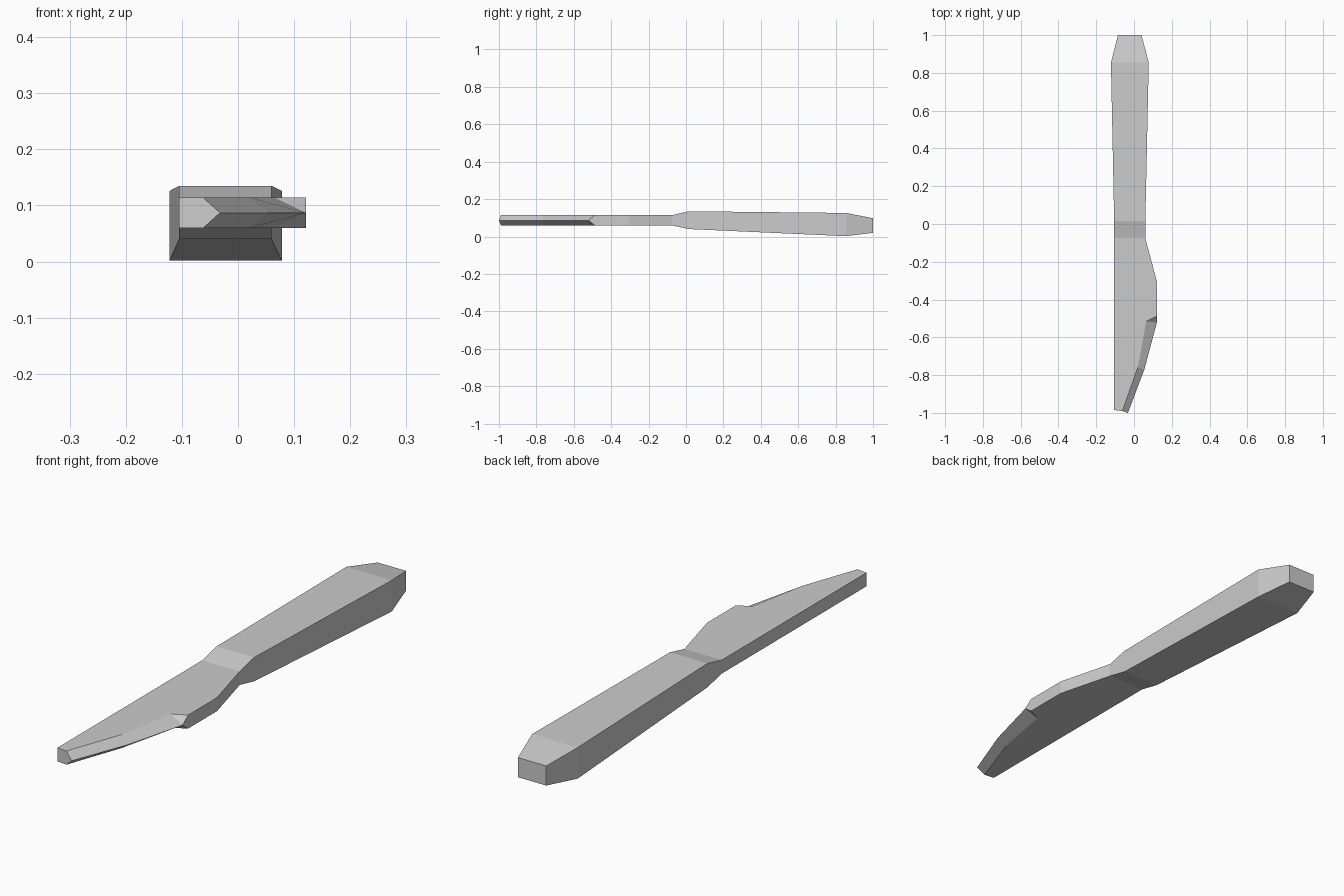
import bpy
import bmesh

cube = bpy.data.objects.get("Cube")
if cube:
    bpy.data.objects.remove(cube, do_unlink=True)

steel = bpy.data.materials.new("grey_steel")
steel.use_nodes = True
steel.diffuse_color = (0.6, 0.6, 0.6, 1)
steel.node_tree.nodes["Principled BSDF"].inputs["Base Color"].default_value = (0.6, 0.6, 0.6, 1)

BOTTOM, EDGE, TOP = 0.06, 0.087, 0.114

bm = bmesh.new()


def ring(y, x0, x1, z0, z1):
    """Rectangular cross-section across the knife."""
    return [bm.verts.new((x, y, z)) for x, z in ((x0, z0), (x1, z0), (x1, z1), (x0, z1))]


# Handle: lofted rectangles from the neck to the tapered butt
rings = [
    ring(-0.075, -0.105, 0.06, BOTTOM, TOP),
    ring(0.015, -0.105, 0.06, 0.04, 0.135),
    ring(0.855, -0.122, 0.078, 0.002, 0.126),
    ring(1.0, -0.085, 0.04, 0.02, 0.098),
]
for a, b in zip(rings, rings[1:]):
    for i in range(4):
        j = (i + 1) % 4
        bm.faces.new((a[i], a[j], b[j], b[i]))
bm.faces.new(rings[-1])

# Blade: flat outline from the spine tip, along the bevel line, to the heel
outline = [(-0.105, -0.985), (-0.062, -0.99), (0.02, -0.76),
           (0.065, -0.515), (0.121, -0.487), (0.121, -0.305)]
low = [bm.verts.new((x, y, BOTTOM)) for x, y in outline]
high = [bm.verts.new((x, y, TOP)) for x, y in outline]
edge = [bm.verts.new((x, y, EDGE)) for x, y in ((-0.032, -1.0), (0.055, -0.77), (0.121, -0.522))]
neck = rings[0]

# Broad sides, each with its ground bevel and the notch at the heel
for side, left, right in ((low, neck[0], neck[1]), (high, neck[3], neck[2])):
    bm.faces.new([left] + side + [right])
    for i in range(2):
        bm.faces.new((side[i + 1], edge[i], edge[i + 1], side[i + 2]))
    bm.faces.new((side[3], edge[2], side[4]))

# Spine, tip, heel and shoulder
bm.faces.new((neck[0], neck[3], high[0], low[0]))
bm.faces.new((low[0], low[1], edge[0], high[1], high[0]))
bm.faces.new((low[4], low[5], high[5], high[4], edge[2]))
bm.faces.new((low[5], neck[1], neck[2], high[5]))

bmesh.ops.recalc_face_normals(bm, faces=bm.faces[:])
mesh = bpy.data.meshes.new("knife")
bm.to_mesh(mesh)
bm.free()
mesh.materials.append(steel)
knife = bpy.data.objects.new("knife", mesh)
bpy.context.collection.objects.link(knife)
